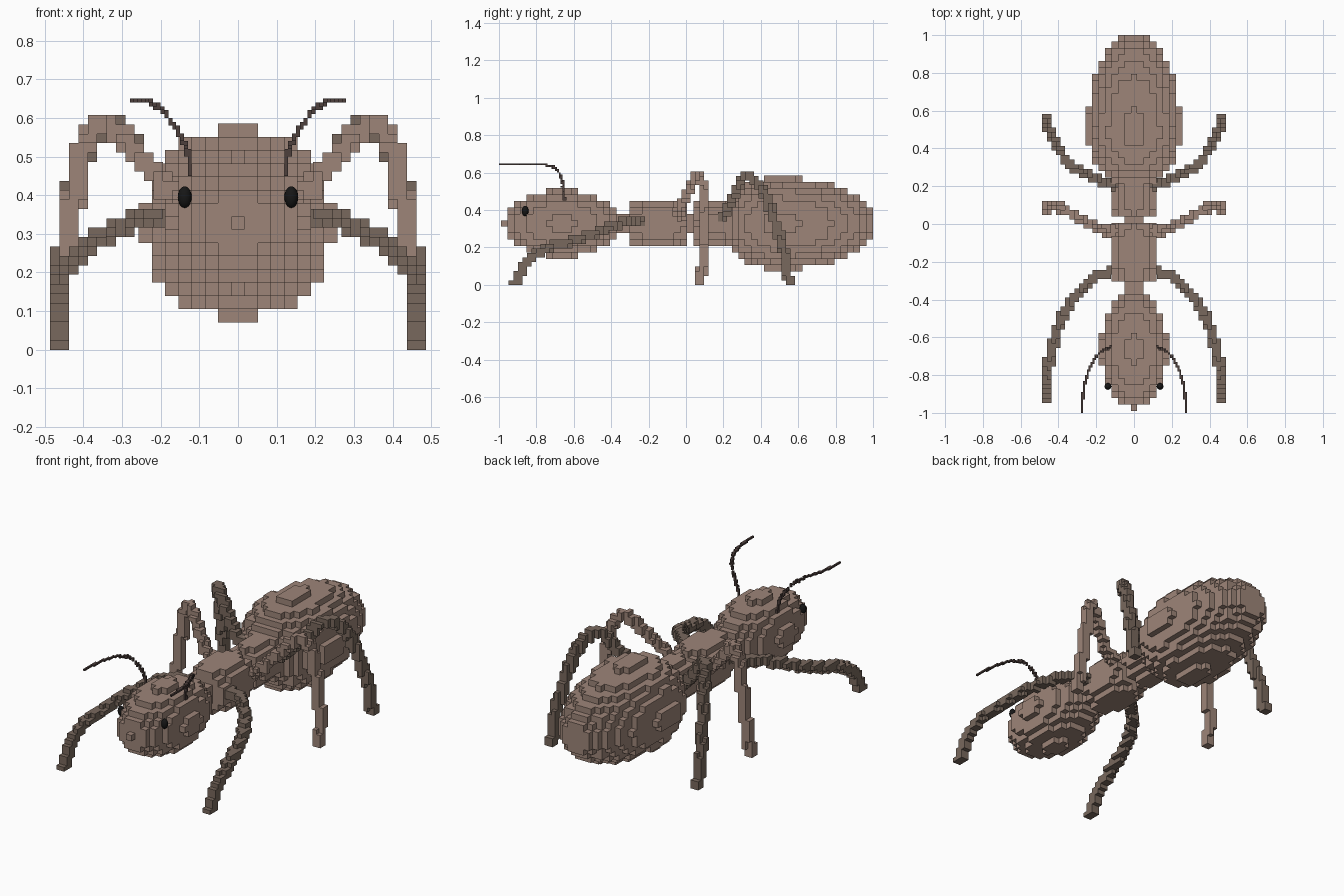
import bpy, bmesh, math
from mathutils import Vector
from itertools import product

if "Cube" in bpy.data.objects:
    bpy.data.objects.remove(bpy.data.objects["Cube"])


def material(name, rgb):
    m = bpy.data.materials.new(name)
    m.diffuse_color = (*rgb, 1)
    m.use_nodes = True
    m.node_tree.nodes["Principled BSDF"].inputs["Base Color"].default_value = m.diffuse_color
    return m


BROWN = material("brown", (0.34, 0.235, 0.19))
DARK = material("dark_brown", (0.19, 0.14, 0.11))
DEEP = material("deep_brown", (0.075, 0.05, 0.045))
BLACK = material("black", (0.008, 0.008, 0.008))


def blocks(name, cells, size, origin, mat, mirror=False):
    """Outer skin of a set of cubes; cell (0,0,0) has its low corner at origin."""
    bm, verts = bmesh.new(), {}
    for c in cells:
        for axis, side in product(range(3), (0, 1)):
            n = list(c)
            n[axis] += 2 * side - 1
            if tuple(n) in cells:
                continue
            ring = []
            for u, v in ((0, 0), (1, 0), (1, 1), (0, 1)):
                p = list(c)
                p[axis] += side
                p[(axis + 1) % 3] += u
                p[(axis + 2) % 3] += v
                p = tuple(p)
                if p not in verts:
                    verts[p] = bm.verts.new(Vector(p) * size + Vector(origin))
                ring.append(verts[p])
            bm.faces.new(ring if side else ring[::-1])
    finish(name, bm, mat, mirror)


def finish(name, bm, mat, mirror):
    me = bpy.data.meshes.new(name)
    bm.to_mesh(me)
    bm.free()
    ob = bpy.data.objects.new(name, me)
    bpy.context.collection.objects.link(ob)
    me.materials.append(mat)
    if mirror:
        mod = ob.modifiers.new("mirror", 'MIRROR')
        mod.use_mirror_merge = False
    return ob


def tube_cells(path, size, r):
    """Cells whose centres lie within r of a polyline, above the ground."""
    cells, reach = set(), math.ceil(r / size) + 1
    for a, b in zip(path, path[1:]):
        a, b = Vector(a), Vector(b)
        steps = max(2, int((b - a).length / size * 4))
        for s in range(steps + 1):
            p = a.lerp(b, s / steps)
            base = [math.floor(q / size) for q in p]
            for d in product(range(-reach, reach + 1), repeat=3):
                c = tuple(i + j for i, j in zip(base, d))
                centre = Vector([(i + 0.5) * size for i in c])
                if c[2] >= 0 and (centre - p).length < r:
                    cells.add(c)
    return cells


# Body: round sections; each lump is centre y, front reach, back reach, radius in cells, power
LUMPS = [(0.48, 0.30, 0.54, 7.25, 2),      # abdomen
         (0.14, 0.11, 0.12, 3.4, 4),       # rear thorax
         (-0.155, 0.165, 0.165, 3.7, 4),   # front thorax
         (-0.05, 0.36, 0.36, 1.5, 40),     # neck and waist
         (-0.665, 0.31, 0.31, 5.2, 2)]     # head
S = 0.0343


def radius(y):
    best = 0
    for cy, front, back, r, power in LUMPS:
        t = abs(y - cy) / (front if y < cy else back)
        if t < 1:
            best = max(best, r * (1 - t ** power) ** (1 / power))
    return best


body = set()
for j in range(58):
    r = radius(1.0 - (j + 0.5) * S)
    for i, k in product(range(-8, 9), repeat=2):
        if r and math.hypot(i, k) <= r:
            body.add((i, -j - 1, k))
blocks("body", body, S, (-S / 2, 1.0, 0.328 - S / 2), BROWN)

# Legs
LEGS = {
    "front_legs": (DARK, [(.11, -.25, .345), (.22, -.28, .345), (.31, -.38, .32), (.375, -.48, .28),
                          (.42, -.61, .235), (.452, -.74, .2), (.461, -.83, .14), (.461, -.88, .08),
                          (.461, -.915, .01)]),
    "middle_legs": (BROWN, [(.10, -.04, .36), (.19, -.03, .42), (.25, .01, .49), (.30, .04, .56),
                            (.35, .065, .585), (.39, .085, .55), (.415, .1, .48), (.43, .1, .35),
                            (.45, .098, .2), (.461, .08, .02)]),
    "rear_legs": (DARK, [(.10, .2, .36), (.19, .235, .43), (.26, .27, .51), (.31, .295, .57),
                         (.35, .32, .585), (.39, .385, .55), (.415, .435, .46), (.435, .47, .35),
                         (.455, .52, .2), (.461, .55, .02)])}
for name, (mat, path) in LEGS.items():
    blocks(name, tube_cells(path, 0.0243, 0.028), 0.0243, (0, 0, 0), mat, True)

# Antennae
feeler = [(.12, -.65, .45), (.125, -.655, .5), (.145, -.66, .55), (.175, -.675, .595),
          (.205, -.705, .628), (.235, -.76, .644), (.26, -.84, .647), (.272, -.92, .647),
          (.274, -.995, .647)]
blocks("antennae", tube_cells(feeler, 0.01, 0.0075), 0.01, (0, 0, 0), DEEP, True)

# Eyes
bm = bmesh.new()
bmesh.ops.create_uvsphere(bm, u_segments=16, v_segments=10, radius=1)
for v in bm.verts:
    v.co = Vector((v.co.x * .018 + .138, v.co.y * .018 - .86, v.co.z * .028 + .395))
for f in bm.faces:
    f.smooth = True
finish("eyes", bm, BLACK, True)
